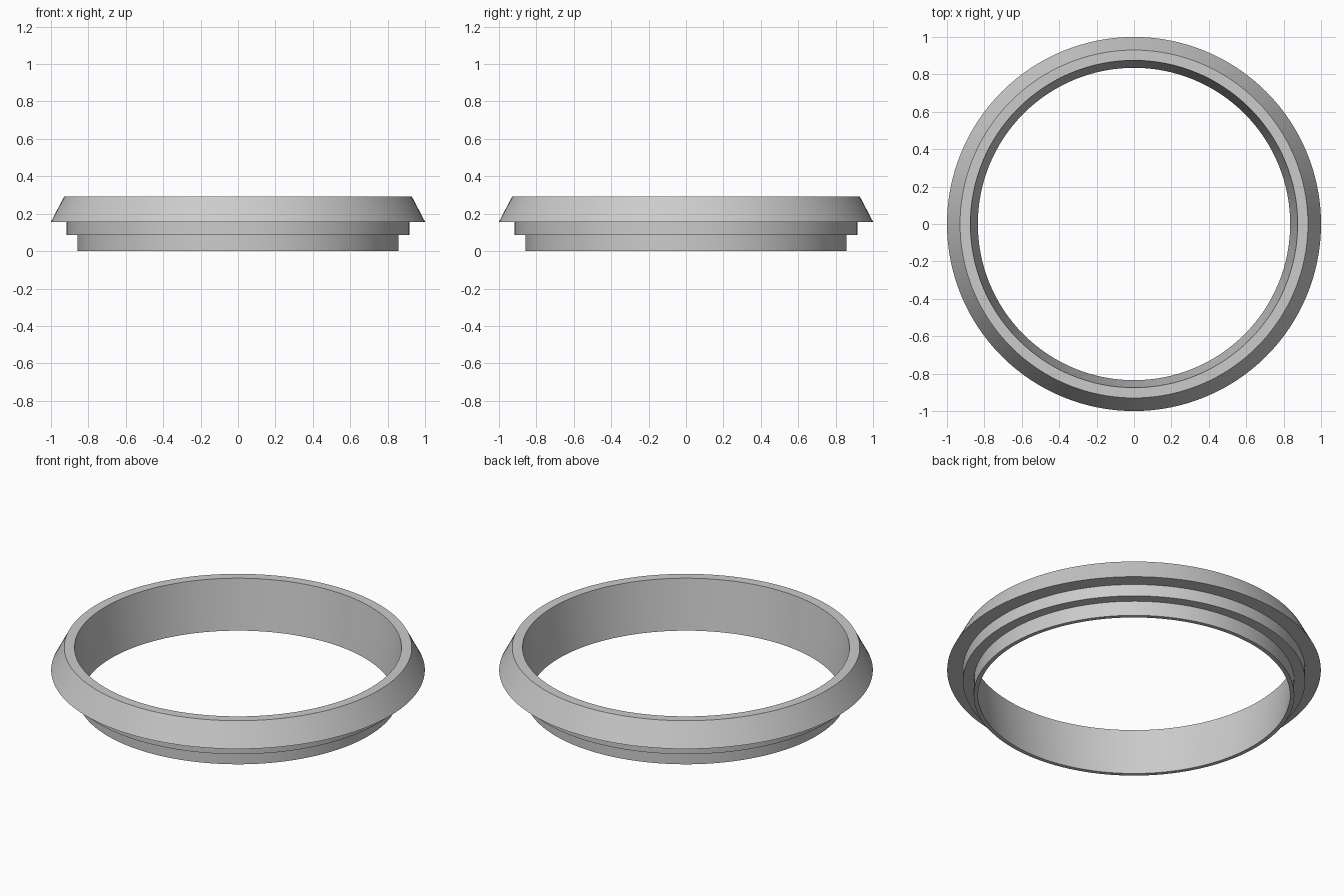
import bpy
import bmesh
import math
from mathutils import Vector

cube = bpy.data.objects.get("Cube")
if cube:
    bpy.data.objects.remove(cube, do_unlink=True)

# Plain grey material
grey = bpy.data.materials.new("light_grey")
grey.use_nodes = True
colour = (0.6, 0.6, 0.6, 1.0)
grey.diffuse_color = colour
grey.node_tree.nodes["Principled BSDF"].inputs["Base Color"].default_value = colour

# Cross-section (radius, height): two steps, a flared collar, a tapered bore
profile = [
    (0.835, 0.0), (0.858, 0.0), (0.858, 0.087), (0.916, 0.087),
    (0.916, 0.157), (1.0, 0.157), (0.93, 0.291), (0.875, 0.291),
]

# Revolve the cross-section into a closed ring
bm = bmesh.new()
verts = [bm.verts.new((r, 0, z)) for r, z in profile]
edges = [bm.edges.new((a, b)) for a, b in zip(verts, verts[1:] + verts[:1])]
bmesh.ops.spin(bm, geom=verts + edges, cent=Vector(), axis=(0, 0, 1),
               angle=math.tau, steps=128)
bmesh.ops.remove_doubles(bm, verts=bm.verts, dist=0.0005)
bmesh.ops.recalc_face_normals(bm, faces=bm.faces)

mesh = bpy.data.meshes.new("stepped_ring")
bm.to_mesh(mesh)
bm.free()
mesh.materials.append(grey)
ring = bpy.data.objects.new("stepped_ring", mesh)
bpy.context.collection.objects.link(ring)

# Smooth around the ring, crisp at the steps
bpy.ops.object.select_all(action="DESELECT")
ring.select_set(True)
bpy.context.view_layer.objects.active = ring
bpy.ops.object.shade_smooth_by_angle(angle=math.radians(30))
